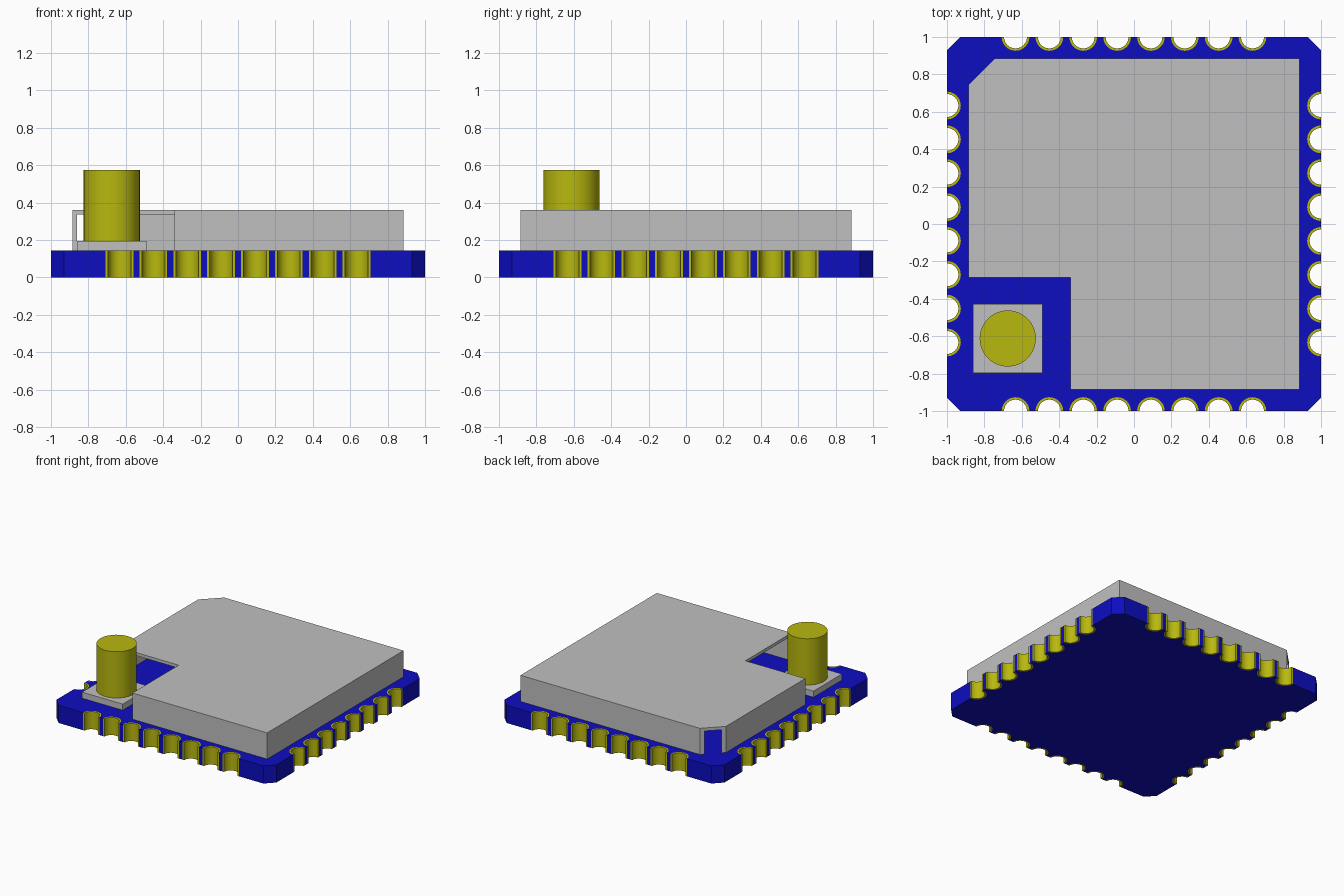
import bpy, bmesh, math
from mathutils import Matrix, Vector

cube = bpy.data.objects.get("Cube")
if cube:
    bpy.data.objects.remove(cube, do_unlink=True)


def material(name, rgb):
    m = bpy.data.materials.new(name)
    m.use_nodes = True
    m.diffuse_color = (*rgb, 1)
    m.node_tree.nodes["Principled BSDF"].inputs["Base Color"].default_value = (*rgb, 1)
    return m


blue = material("board_blue", (0.004, 0.004, 0.53))
gold = material("gold_plating", (0.48, 0.48, 0.005))
grey = material("shield_grey", (0.53, 0.53, 0.53))


def prism(name, outlines, z0, z1, mat):
    """Extrude one or more counter-clockwise outlines from z0 to z1."""
    bm = bmesh.new()
    for outline in outlines:
        face = bm.faces.new([bm.verts.new((p[0], p[1], z0)) for p in outline])
        ext = bmesh.ops.extrude_face_region(bm, geom=[face], use_keep_orig=True)
        top = [v for v in ext["geom"] if isinstance(v, bmesh.types.BMVert)]
        bmesh.ops.translate(bm, verts=top, vec=(0, 0, z1 - z0))
    bmesh.ops.recalc_face_normals(bm, faces=bm.faces)
    mesh = bpy.data.meshes.new(name)
    bm.to_mesh(mesh)
    bm.free()
    mesh.materials.append(mat)
    obj = bpy.data.objects.new(name, mesh)
    bpy.context.collection.objects.link(obj)
    return obj


def smooth(obj):
    bpy.ops.object.select_all(action="DESELECT")
    obj.select_set(True)
    bpy.context.view_layer.objects.active = obj
    bpy.ops.object.shade_smooth_by_angle(angle=math.radians(30))


def box(x0, x1, y0, y1):
    return [(x0, y0), (x1, y0), (x1, y1), (x0, y1)]


def arc(cx, r, steps=20):
    """Half circle on the front edge, bulging inward, from left to right."""
    angles = [math.pi * (1 - i / steps) for i in range(steps + 1)]
    return [Vector((cx + r * math.cos(a), -1 + r * math.sin(a), 0)) for a in angles]


BOARD_TOP, RIM, HOLE, CORNER = 0.145, 0.074, 0.061, 0.93
centres = [(i - 3.5) * 0.181 for i in range(8)]
turns = [Matrix.Rotation(k * math.pi / 2, 3, "Z") for k in range(4)]

# Board with clipped corners and eight half-round bites per edge
edge = [Vector((-CORNER, -1, 0))]
for c in centres:
    edge += arc(c, RIM)
edge.append(Vector((CORNER, -1, 0)))
board = prism("circuit_board", [[t @ p for t in turns for p in edge]], 0, BOARD_TOP, blue)
smooth(board)

# Gold half-ring linings in the bites
rings = [[t @ p for p in arc(c, HOLE) + arc(c, RIM)[::-1]] for t in turns for c in centres]
contacts = prism("edge_contacts", rings, 0, BOARD_TOP, gold)
smooth(contacts)

# Hollow shield, left open at the notch and the clipped corner
S, WALL, CLIP, NX, NY = 0.885, 0.025, 0.745, -0.34, -0.285
outline = [(NX, -S), (S, -S), (S, S), (-CLIP, S), (-S, CLIP), (-S, NY), (NX, NY)]
shield = prism("shield_can", [outline], BOARD_TOP, 0.36, grey)
inner = S - WALL
core = prism("shield_cavity_cutter", [box(-inner, inner, -inner, inner)], 0.1, 0.36 - WALL, grey)
core.hide_render = True
cut = shield.modifiers.new("cavity", "BOOLEAN")
cut.operation, cut.solver, cut.object = "DIFFERENCE", "EXACT", core
bpy.ops.object.select_all(action="DESELECT")
shield.select_set(True)
bpy.context.view_layer.objects.active = shield
bpy.ops.object.modifier_apply(modifier=cut.name)
bpy.data.objects.remove(core, do_unlink=True)

# Connector pad and pin
px, py = -0.675, -0.612
prism("connector_pad", [box(px - 0.185, px + 0.185, py - 0.185, py + 0.185)], BOARD_TOP, 0.195, grey)
circle = [(px + 0.15 * math.cos(a), py + 0.15 * math.sin(a))
          for a in (i * math.tau / 48 for i in range(48))]
pin = prism("connector_pin", [circle], 0.195, 0.575, gold)
smooth(pin)
